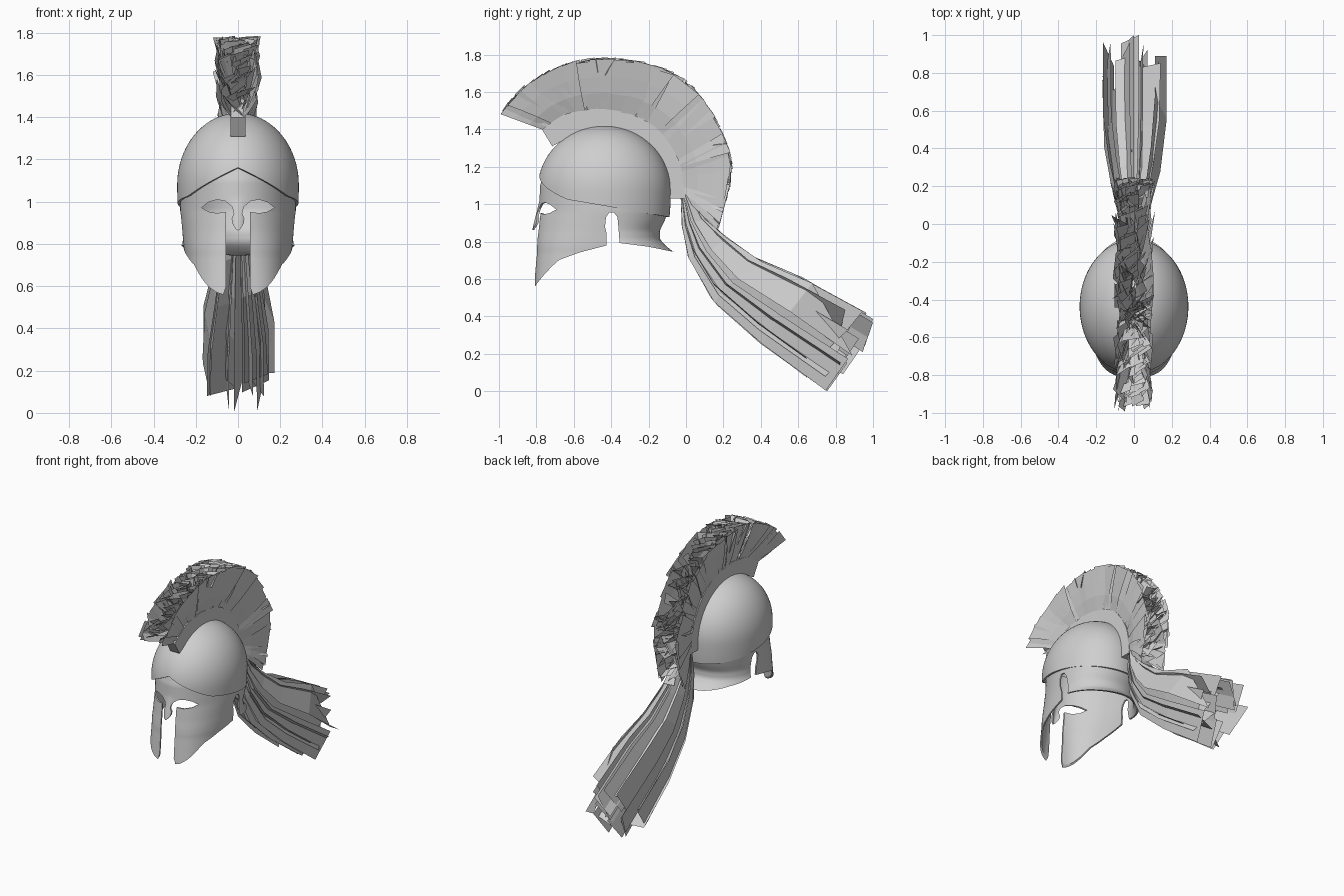
import bpy, bmesh, math, random
from mathutils import Vector

if "Cube" in bpy.data.objects:
    bpy.data.objects.remove(bpy.data.objects["Cube"])

random.seed(7)
R = random.uniform
grey = bpy.data.materials.new("plain grey")
grey.diffuse_color = (0.62, 0.62, 0.62, 1)
grey.use_nodes = True
grey.node_tree.nodes["Principled BSDF"].inputs["Base Color"].default_value = grey.diffuse_color


def make(name, verts, faces):
    me = bpy.data.meshes.new(name)
    me.from_pydata([tuple(v) for v in verts], [], faces)
    me.materials.append(grey)
    ob = bpy.data.objects.new(name, me)
    bpy.context.collection.objects.link(ob)
    return ob


def activate(ob):
    bpy.ops.object.select_all(action='DESELECT')
    bpy.context.view_layer.objects.active = ob
    ob.select_set(True)


def apply_mod(ob, kind, **props):
    m = ob.modifiers.new(kind.lower(), kind)
    for k, v in props.items():
        setattr(m, k, v)
    activate(ob)
    bpy.ops.object.modifier_apply(modifier=m.name)


def smooth(ob, deg=40):
    activate(ob)
    bpy.ops.object.shade_smooth_by_angle(angle=math.radians(deg))


def spline(pts, t):
    """Catmull-Rom point on a list of tuples, t in 0..1"""
    t = min(max(t, 0), 1) * (len(pts) - 1)
    i = min(int(t), len(pts) - 2)
    f = t - i
    p = [Vector(pts[min(max(j, 0), len(pts) - 1)]) for j in (i - 1, i, i + 1, i + 2)]
    return 0.5 * (2 * p[1] + (p[2] - p[0]) * f + (2 * p[0] - 5 * p[1] + 4 * p[2] - p[3]) * f * f
                  + (3 * p[1] - p[0] - 3 * p[2] + p[3]) * f ** 3)


def at_height(table, z):
    """Linear look-up in a table sorted by its first column"""
    for a, b in zip(table, table[1:]):
        if z <= b[0] + 1e-6:
            f = (z - a[0]) / (b[0] - a[0])
            return [p + (q - p) * f for p, q in zip(a, b)]


def ring_faces(rows, n):
    return [(r * n + i, r * n + (i + 1) % n, (r + 1) * n + (i + 1) % n, (r + 1) * n + i)
            for r in range(rows - 1) for i in range(n)]


def prism(name, poly, axis, lo, hi):
    """Polygon extruded along x (points are y,z) or y (points are x,z)"""
    n = len(poly)
    put = (lambda a, b, c: (c, a, b)) if axis == 'x' else (lambda a, b, c: (a, c, b))
    verts = [put(a, b, c) for c in (lo, hi) for a, b in poly]
    faces = [tuple(range(n)), tuple(range(2 * n - 1, n - 1, -1))]
    faces += [(i, n + i, n + (i + 1) % n, (i + 1) % n) for i in range(n)]
    ob = make(name, verts, faces)
    bm = bmesh.new()
    bm.from_mesh(ob.data)
    if bm.calc_volume(signed=True) < 0:
        bmesh.ops.reverse_faces(bm, faces=bm.faces)
    bm.to_mesh(ob.data)
    bm.free()
    return ob


# face and neck shell: z, front y, front half width, roundness, back y, back half width
CY, N = -0.39, 112
table = [(0.50, -0.815, 0.238, 3.2, -0.06, 0.29), (0.74, -0.80, 0.252, 2.55, -0.06, 0.29),
         (0.775, -0.80, 0.257, 2.45, -0.105, 0.278), (0.81, -0.798, 0.26, 2.35, -0.138, 0.264),
         (0.86, -0.793, 0.264, 2.2, -0.14, 0.26), (0.91, -0.79, 0.269, 2.07, -0.115, 0.266),
         (0.96, -0.786, 0.274, 1.95, -0.096, 0.272), (1.10, -0.78, 0.276, 1.9, -0.094, 0.276),
         (1.20, -0.752, 0.255, 1.9, -0.115, 0.255)]
verts, M = [], 50
for r in range(M):
    z, yf, af, n, yb, ab = at_height(table, 0.5 + 0.7 * r / (M - 1))
    for i in range(N):
        a = 2 * math.pi * (i + 0.5) / N
        s, c = math.sin(a), math.cos(a)
        front = s < 0
        e = 2 / (n if front else 2)
        x = math.copysign(abs(c) ** e, c) * (af if front else ab)
        y = CY + math.copysign(abs(s) ** e, s) * ((CY - yf) if front else (yb - CY))
        if front:  # nose guard stands a little forward
            y -= 0.035 * max(0, 1 - abs(x) / 0.05) * min(max((1.02 - z) / 0.15, 0), 1)
        verts.append((x, y, z))
shell = make("face_guard", verts, ring_faces(M, N))
apply_mod(shell, 'SOLIDIFY', thickness=0.01, offset=-1)

# openings: eyes with mouth slit, and cheek outline with ear notches
half = [(0.012, 0.872), (0.027, 0.897), (0.03, 0.92), (0.02, 0.945), (0.022, 0.96), (0.03, 0.978),
        (0.06, 1.003), (0.10, 1.01), (0.14, 0.998), (0.172, 0.972), (0.14, 0.953), (0.10, 0.946),
        (0.056, 0.952), (0.056, 0.6), (0.068, 0.565), (0.068, 0.45)]
face_cut = prism("face_cutter", [(0, 0.862)] + half + [(-x, z) for x, z in reversed(half)], 'y', -1.2, -0.5)
side = [(-0.9, 0.45), (-0.9, 0.53), (-0.812, 0.555), (-0.79, 0.585), (-0.757, 0.625), (-0.715, 0.67),
        (-0.677, 0.703), (-0.57, 0.742), (-0.425, 0.78), (-0.424, 0.84), (-0.433, 0.88),
        (-0.428, 0.93), (-0.41, 0.957), (-0.385, 0.957), (-0.366, 0.93), (-0.36, 0.86),
        (-0.355, 0.793), (-0.2, 0.773), (-0.05, 0.742), (0.1, 0.735), (0.1, 0.45)]
side_cut = prism("side_cutter", side, 'x', -0.6, 0.6)
for cutter in (face_cut, side_cut):
    apply_mod(shell, 'BOOLEAN', operation='DIFFERENCE', solver='EXACT', use_self=True, object=cutter)
    bpy.data.objects.remove(cutter)
smooth(shell)

# skull dome with a brow that peaks in the middle
verts, M = [], 24
for r in range(M):
    for i in range(N):
        a = 2 * math.pi * i / N
        x0, y0 = 0.288 * math.cos(a), -0.437 + 0.356 * math.sin(a)
        zb = 1.05 - 0.17 * (y0 + 0.78)
        if y0 < CY:
            zb += 0.11 * max(0, 1 - abs(x0) / 0.24)
        p0 = math.asin((zb - 1.08) / 0.34)
        p = p0 + (math.pi / 2 - 0.004 - p0) * r / (M - 1)
        k = math.cos(p) if p > 0 else 1 - 0.2 * (1 - math.cos(p))
        verts.append((x0 * k, -0.437 + (y0 + 0.437) * k, 1.08 + 0.34 * math.sin(p)))
dome = make("skull_dome", verts, ring_faces(M, N) + [tuple(range((M - 1) * N, M * N))])
apply_mod(dome, 'SOLIDIFY', thickness=0.013, offset=-1)
smooth(dome)

# crest holder: curved bar over the dome
inner = [(-0.715, 1.31), (-0.62, 1.36), (-0.53, 1.39), (-0.45, 1.4), (-0.33, 1.37), (-0.22, 1.31),
         (-0.14, 1.2), (-0.1, 1.11), (-0.085, 1.03)]
outer = [(-0.77, 1.40), (-0.66, 1.475), (-0.56, 1.5), (-0.45, 1.51), (-0.29, 1.48), (-0.15, 1.4),
         (-0.05, 1.26), (-0.015, 1.14), (-0.005, 1.03)]
K = 40
loop = [spline(inner, i / K) for i in range(K + 1)] + [spline(outer, 1 - i / K) for i in range(K + 1)]
smooth(prism("crest_holder", [tuple(p) for p in loop], 'x', -0.036, 0.036), 30)

# crest hair: flat cards fanning out from the holder
tips = [(-1.0, 1.485), (-0.86, 1.64), (-0.65, 1.75), (-0.43, 1.785), (-0.17, 1.745), (0.04, 1.63),
        (0.19, 1.4), (0.248, 1.17), (0.17, 0.86)]
verts, faces = [], []


def clamp(x, y, z):
    return (x, min(max(y, -1), 1), min(max(z, 0), 1.79))


def add_strip(pairs):
    b = len(verts)
    for p, q in pairs:
        verts.extend((clamp(*p), clamp(*q)))
    faces.extend((b + 2 * i, b + 2 * i + 1, b + 2 * i + 3, b + 2 * i + 2) for i in range(len(pairs) - 1))


def crest_card(t, w, x0, x1, twist, length, lean=0.0, start=-0.02):
    pairs = []
    for k in range(4):
        v = start + (length - start) * k / 3
        pair = []
        for s in (-1, 1):
            tt = t + s * w * (0.7 + 0.3 * v) + lean * v
            p = spline(outer, tt).lerp(spline(tips, tt), v + s * R(0, 0.015) * max(v, 0))
            pair.append((x0 + (x1 - x0) * max(v, 0) ** 0.7 + s * twist * (0.3 + 0.7 * v), p[0], p[1]))
        pairs.append(pair)
    add_strip(pairs)


for sx in (-1, 1):  # outer side sheets
    for i in range(26):
        crest_card((i + 0.5) / 26 + R(-0.01, 0.01), R(0.03, 0.05), sx * R(0.022, 0.036),
                   sx * R(0.08, 0.105), R(-0.012, 0.012), R(0.95, 1.0))
for i in range(80):  # inner twisted cards
    crest_card(R(0.02, 0.98), R(0.012, 0.03), R(-0.03, 0.03), R(-0.08, 0.08), R(-0.045, 0.045),
               R(0.9, 1.0), R(-0.03, 0.03))
for i in range(110):  # ragged tufts covering the top
    crest_card(R(0.01, 0.99), R(0.004, 0.02), R(-0.05, 0.05), R(-0.075, 0.075), R(0.02, 0.05),
               R(0.93, 1.0), R(-0.07, 0.07), R(0.4, 0.8))
make("crest_hair", verts, faces)

# tail hair: long cards sweeping down and back
verts, faces = [], []
path = [(-0.01, 1.06), (0.04, 0.9), (0.115, 0.765), (0.28, 0.58), (0.53, 0.42), (0.89, 0.19)]
spread = [(0.02, 0.03), (0.065, 0.06), (0.115, 0.085), (0.165, 0.12), (0.21, 0.15), (0.235, 0.15)]


def tail_card(u, xs, cw, dx, length):
    """u, xs: place across the tail; cw: half depth as a share; dx: half width sideways"""
    pairs = []
    for k in range(6):
        t = length * k / 5
        c, d = spline(path, t), spline(path, t + 0.01) - spline(path, t - 0.01)
        nrm = Vector((-d[1], d[0])).normalized()
        hw, hx = spline(spread, t)
        pair = []
        for s in (-1, 1):
            du = min(max((u + s * cw) * hw, -hw), hw)
            p = c + nrm * du + d.normalized() * R(-0.04, 0.04) * t
            pair.append((xs * hx + s * dx * hx / 0.15, p[0], p[1]))
        pairs.append(pair)
    add_strip(pairs)


for xs in (-0.85, -0.3, 0.3, 0.8):  # broad side cards
    for u in (-0.6, 0.0, 0.6):
        tail_card(u + R(-0.05, 0.05), xs + R(-0.15, 0.15), R(0.4, 0.5), R(-0.05, 0.05), R(0.93, 1.03))
for i in range(12):  # tilted cards filling the width
    tail_card(R(-0.85, 0.9), R(-0.7, 0.6), R(-0.4, 0.4), R(0.04, 0.08), R(0.9, 1.0))
tail_card(-0.6, 0.0, 0.4, 0.02, 1.0)
tail_card(0.6, -0.2, 0.4, 0.03, 1.0)
# stretch the ends to the far limit and to the ground
low = min(v[2] for v in verts)
far = max(v[1] for v in verts)
verts = [(x, y * (1 + (1 / far - 1) * max(0, y) / far), z - low * max(0, 1 - z / 0.5)) for x, y, z in verts]
make("tail_hair", verts, faces)
